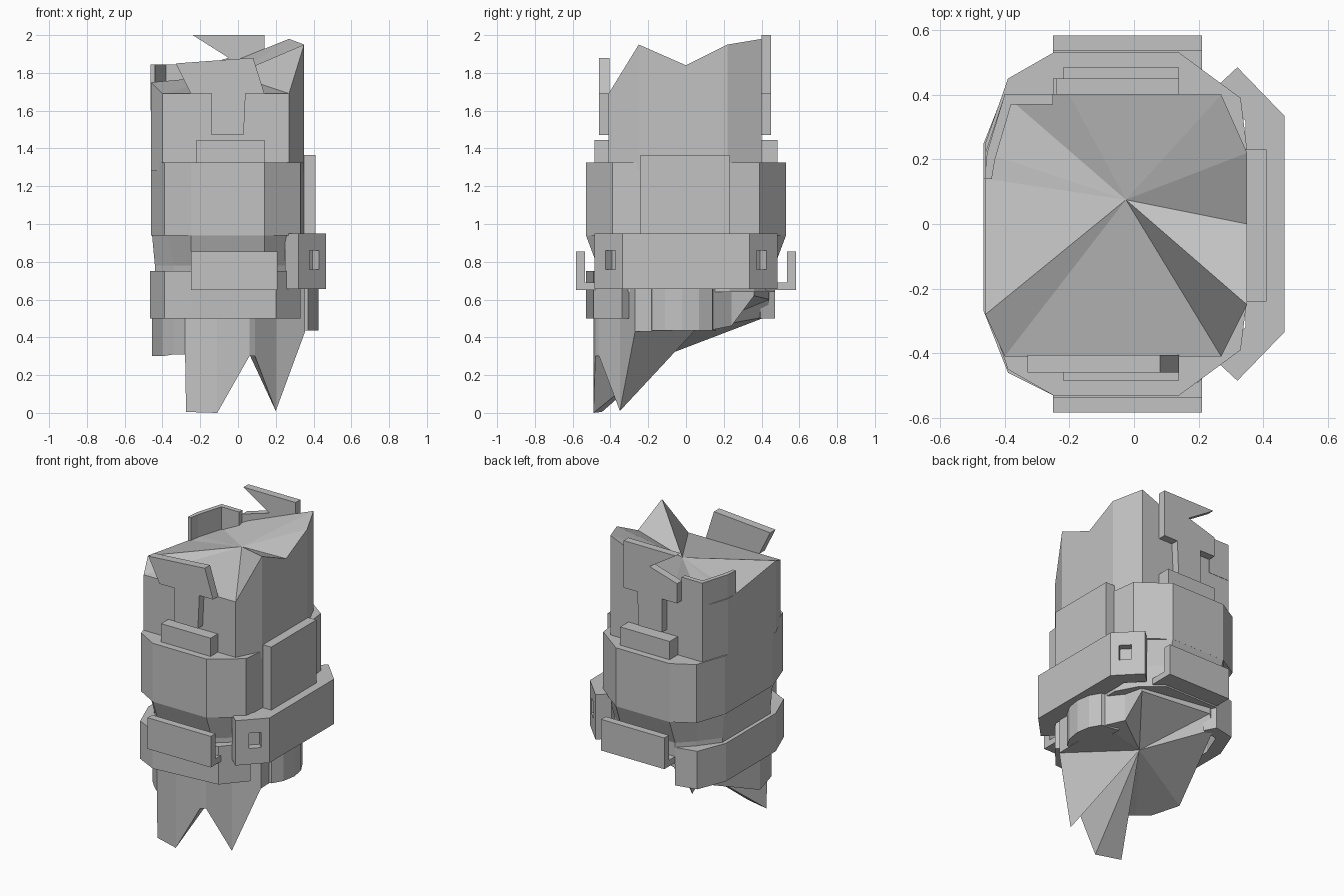
import bpy, bmesh, math
from mathutils import Vector

if "Cube" in bpy.data.objects:
    bpy.data.objects.remove(bpy.data.objects["Cube"])

stone = bpy.data.materials.new("worn_grey")
stone.diffuse_color = (0.54, 0.54, 0.54, 1)
stone.use_nodes = True
stone.node_tree.nodes["Principled BSDF"].inputs["Base Color"].default_value = stone.diffuse_color


def finish(name, bm):
    bmesh.ops.recalc_face_normals(bm, faces=bm.faces)
    me = bpy.data.meshes.new(name)
    bm.to_mesh(me)
    bm.free()
    me.materials.append(stone)
    ob = bpy.data.objects.new(name, me)
    bpy.context.collection.objects.link(ob)
    return ob


def loft(name, rings, top=None, bottom=None):
    """Skin rings from bottom to top; ends are flat or fan to a given point."""
    bm = bmesh.new()
    vr = [[bm.verts.new(p) for p in r] for r in rings]
    n = len(vr[0])
    for a, b in zip(vr, vr[1:]):
        for i in range(n):
            j = (i + 1) % n
            bm.faces.new((a[i], a[j], b[j], b[i]))
    for ring, centre in ((vr[0], bottom), (vr[-1], top)):
        if centre is None:
            bm.faces.new(ring)
        else:
            c = bm.verts.new(centre)
            for i in range(n):
                bm.faces.new((ring[i], ring[(i + 1) % n], c))
    return finish(name, bm)


def plate(name, profile, y0, y1):
    """Extrude an x-z outline along y."""
    return loft(name, [[(x, y, z) for x, z in profile] for y in (y0, y1)])


def box(name, x0, x1, y0, y1, z0, z1):
    return plate(name, [(x0, z0), (x1, z0), (x1, z1), (x0, z1)], y0, y1)


def at(plan, z, s=1):
    return [(x * s, y * s, z) for x, y in plan]


# upper column with a slanted, broken top
rim = [(-.40, -.41, 1.69), (.27, -.41, 1.69), (.35, -.25, 1.95), (.35, 0, 1.84),
       (.35, .22, 1.95), (.27, .40, 1.98), (-.20, .40, 1.79), (-.40, .40, 1.69),
       (-.46, .22, 1.69), (-.46, .14, 1.69), (-.46, -.28, 1.75)]
loft("upper_column", [[(x, y, 1.28) for x, y, z in rim], rim], top=(-.025, .075, 1.79))

# standing fragment of wall at the back left corner
frag = [(-.462, .14), (-.455, .22), (-.40, .402), (-.25, .402), (-.25, .37), (-.38, .37), (-.43, .20), (-.44, .14)]
loft("wall_fragment", [at(frag, 1.6), at(frag, 1.845)])

# wide middle band, over a lower part with cut-in corners
half = [(.35, -.23), (.33, -.39), (.14, -.53), (-.25, -.53), (-.39, -.45), (-.46, -.25)]
plan = half + [(x, -y) for x, y in reversed(half)]
loft("middle_band", [at(plan, .94), at(plan, 1.325)])
cut = [(.345, -.23), (.31, -.38), (.14, -.53), (-.25, -.53), (-.37, -.40), (-.455, -.25)]
low = [(.34, -.23), (.27, -.36), (.14, -.47), (-.25, -.47), (-.34, -.38), (-.44, -.25)]
cut, low = [h + [(x, -y) for x, y in reversed(h)] for h in (cut, low)]
loft("lower_body", [at(low, .64), at(low, .78), at(cut, .941)])

# lower belt, open at the back right
belt = [(.33, -.34), (.20, -.49), (-.25, -.53), (-.39, -.46), (-.465, -.27),
        (-.465, .25), (-.39, .44), (-.25, .47)]
belt = belt + [(x * .84, y * .84) for x, y in reversed(belt)]
loft("lower_belt", [at(belt, .50), at(belt, .75)])

# broken base with hanging fangs
base = [(-.455, -.12, .30), (-.40, -.32, .30), (-.34, -.39, .31), (-.28, -.445, .31),
        (-.275, -.445, .005), (-.11, -.49, 0), (.06, -.48, .30), (.09, -.46, .30),
        (.20, -.35, .01), (.355, -.27, .43), (.35, .14, .44), (.27, .24, .46),
        (.24, .36, .62), (-.22, .44, .60), (-.26, .43, .51)]
loft("broken_base", [base, [(x, y, .70) for x, y, z in base]], bottom=(0, .05, .44))

# side panel and the rounded peg below it
box("side_panel", .30, .41, -.24, .23, .80, 1.365)
peg = [(.25, -.20), (.37, -.18), (.41, -.11), (.425, -.02), (.41, .07), (.37, .14), (.25, .16)]
loft("side_peg", [at(peg, .435), at(peg, .85)])

# front and back: ledge, hanging plate and its lip
for side, s in (("front", -1), ("back", 1)):
    box(side + "_ledge", -.22, .14, s * .38, s * .485, 1.30, 1.445)
    box(side + "_plate", -.25, .21, s * .535, s * .583, .65, .855)
    box(side + "_plate_lip", -.25, .21, s * .42, s * .54, .65, .69)

# T-shaped emblem plates, the back one with a tall broken shard
stem = [(-.25, 1.69), (-.14, 1.69), (-.14, 1.47), (.03, 1.47), (.04, 1.69), (.14, 1.69)]
plate("front_tee", stem + [(.08, 1.88), (-.33, 1.85)], -.46, -.405)
plate("back_tee", stem + [(.14, 2.0), (-.24, 2.0), (-.05, 1.88), (-.25, 1.82)], .40, .45)

# clasp strap wrapping the right side
outer = [(.32, -.485), (.465, -.335), (.465, .335), (.32, .485)]
inner = [(.25, .42), (.345, .32), (.345, -.32), (.25, -.42)]
strap = loft("clasp_strap", [at(outer + inner, .655), at(outer + inner, .95)])

# square sockets cut into the angled ends of the strap
for s in (-1, 1):
    mid = Vector((.405, s * .40, .81))
    along = Vector((.145, -s * .15, 0)).normalized() * .037
    out = Vector((.15, s * .145, 0)).normalized() * .05
    rings = []
    for dz in (-.05, .05):
        rings.append([mid + a * along + b * out + Vector((0, 0, dz))
                      for a, b in ((-1, -1), (1, -1), (1, 1), (-1, 1))])
    cutter = loft("socket_cutter", rings)
    cutter.hide_render = True
    cutter.hide_viewport = True
    mod = strap.modifiers.new("socket", 'BOOLEAN')
    mod.operation = 'DIFFERENCE'
    mod.solver = 'EXACT'
    mod.object = cutter
